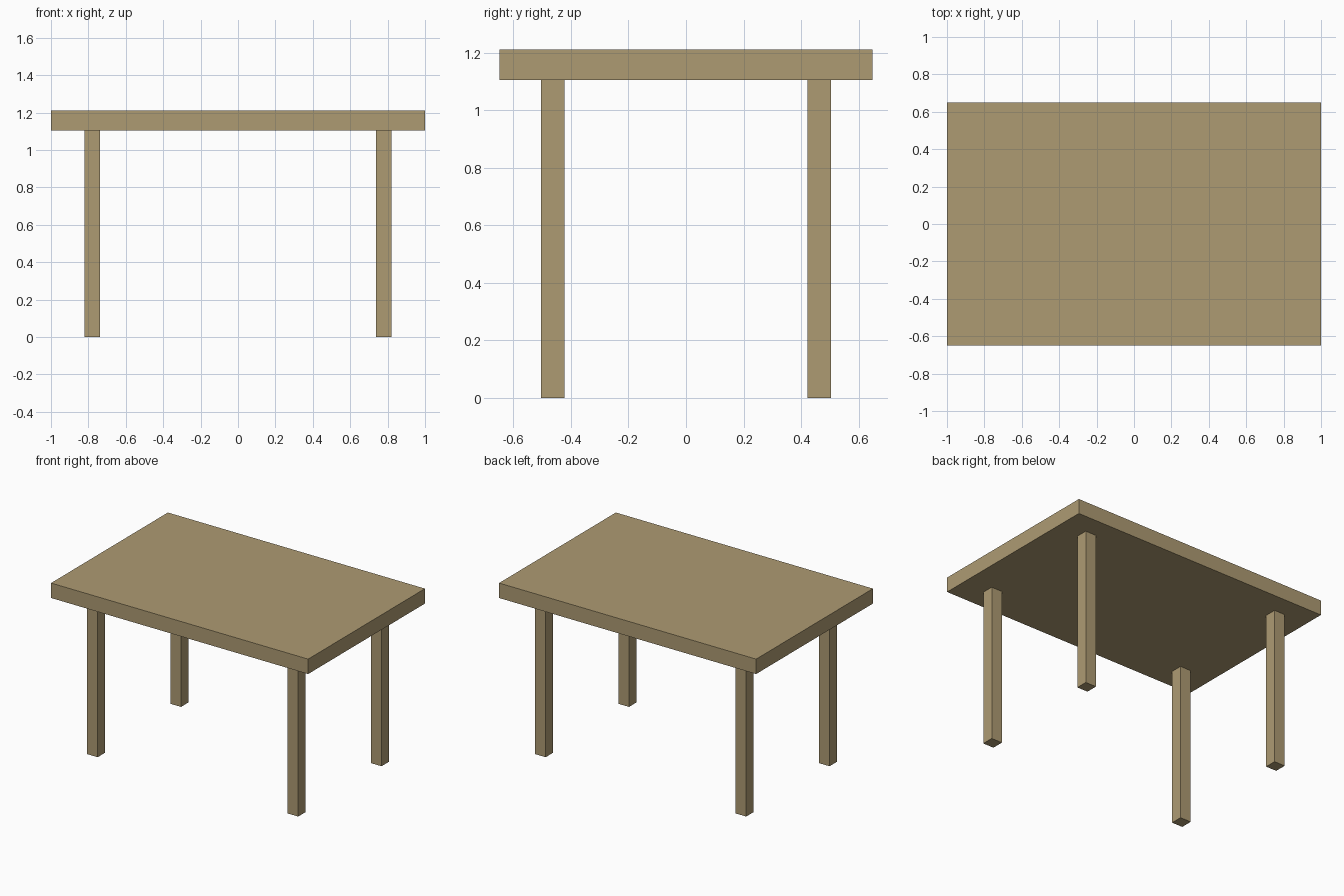
import bpy

if "Cube" in bpy.data.objects:
    bpy.data.objects.remove(bpy.data.objects["Cube"])

wood = bpy.data.materials.new("light_wood")
wood.diffuse_color = (0.423, 0.328, 0.171, 1.0)
wood.use_nodes = True
wood.node_tree.nodes["Principled BSDF"].inputs["Base Color"].default_value = wood.diffuse_color


def box(name, centre, size):
    bpy.ops.mesh.primitive_cube_add(size=1, location=centre)
    ob = bpy.context.object
    ob.name = name
    ob.scale = size
    bpy.ops.object.transform_apply(location=False, rotation=False, scale=True)
    ob.data.materials.append(wood)
    return ob


LEG_H, TOP_H = 1.105, 0.105

# Table top
box("table_top", (0, 0, LEG_H + TOP_H / 2), (2.0, 1.298, TOP_H))

# Four square legs
for side, sx in (("left", -1), ("right", 1)):
    for end, sy in (("front", -1), ("back", 1)):
        box(f"{end}_{side}_leg", (sx * 0.78, sy * 0.463, LEG_H / 2),
            (0.083, 0.083, LEG_H))
